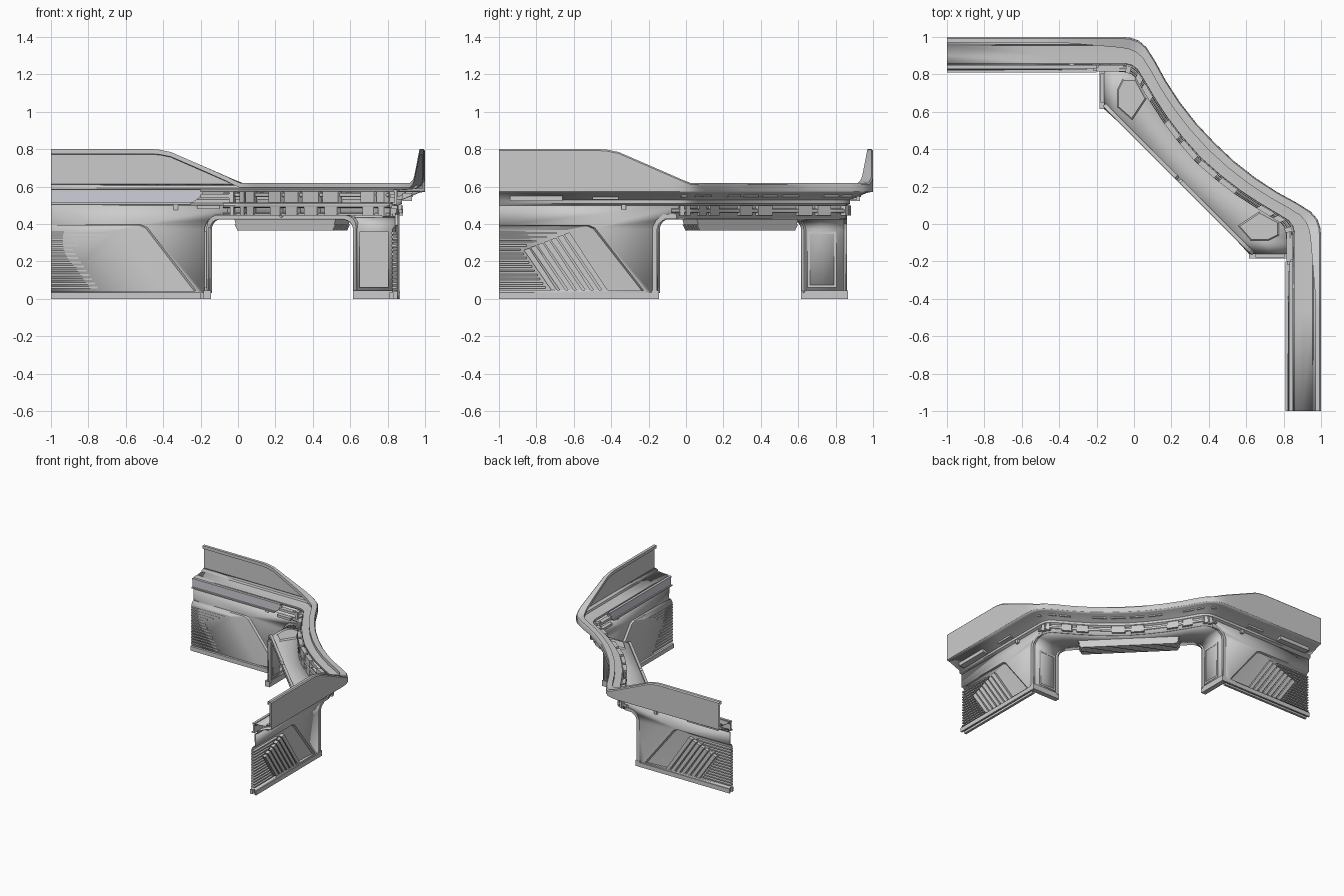
import bpy, math
from mathutils import Vector

if "Cube" in bpy.data.objects:
    bpy.data.objects.remove(bpy.data.objects["Cube"])

# plan of one half: outer edge and matching inner edge, up to the diagonal symmetry line
OUT = [(-1, 1), (-.46, 1), (-.42, 1), (-.36, 1), (-.2, 1), (-.07, 1), (-.02, .995), (.025, .98), (.065, .945), (.11, .875),
       (.17, .765), (.245, .65), (.335, .535), (.432, .432)]
INN = [(-1, .81), (-.46, .81), (-.42, .81), (-.36, .81), (-.2, .81), (-.08, .81), (-.05, .81), (-.02, .803), (.005, .785),
       (.035, .735), (.09, .645), (.155, .545), (.235, .44), (.33, .33)]
N = len(OUT)


def at(i, d):
    """Plan point on path station i, at distance d inside the outer edge."""
    return Vector(OUT[i]).lerp(Vector(INN[i]), d / .19)


def rim(i):
    """Height of the parapet at station i."""
    x = OUT[i][0]
    if x <= -.46: return .8
    if x == -.42: return .797
    return max(.62, .785 - (x + .36) * .165 / .38)


class Part:
    def __init__(self, name):
        self.name, self.v, self.f = name, [], []

    def add(self, verts, faces):
        n = len(self.v)
        self.v += [tuple(p) for p in verts]
        self.f += [[n + i for i in f] for f in faces]

    def prism(self, a, b):
        """Solid between two matching loops."""
        n = len(a)
        self.add(list(a) + list(b), [list(range(n))[::-1], list(range(n, 2 * n))] +
                 [[i, (i + 1) % n, n + (i + 1) % n, n + i] for i in range(n)])

    def box(self, x0, x1, y0, y1, z0, z1):
        q = [(x0, y0), (x1, y0), (x1, y1), (x0, y1)]
        self.prism([(x, y, z0) for x, y in q], [(x, y, z1) for x, y in q])

    def slab(self, poly, y0, y1):
        """Solid from an x,z outline."""
        self.prism([(x, y0, z) for x, z in poly], [(x, y1, z) for x, z in poly])

    def grid(self, rows):
        m = len(rows[0])
        self.add([p for r in rows for p in r],
                 [[i * m + j, i * m + j + 1, (i + 1) * m + j + 1, (i + 1) * m + j]
                  for i in range(len(rows) - 1) for j in range(m - 1)])

    def sweep(self, prof, i0=0, i1=N - 1):
        """Sweep a profile; prof(i) gives (distance, height) pairs."""
        self.grid([[(*at(i, d), z) for d, z in prof(i)] for i in range(i0, i1 + 1)])

    def done(self, thick=0, mirror=True, color=None, angle=35):
        v, f = self.v, self.f
        if mirror:                                   # mirror over the x = y plane
            n = len(v)
            v = v + [(y, x, z) for x, y, z in v]
            f = f + [[n + i for i in reversed(q)] for q in f]
        me = bpy.data.meshes.new(self.name)
        me.from_pydata(v, [], f)
        o = bpy.data.objects.new(self.name, me)
        bpy.context.collection.objects.link(o)
        bpy.ops.object.select_all(action='DESELECT')
        o.select_set(True)
        bpy.context.view_layer.objects.active = o
        w = o.modifiers.new("weld", 'WELD')
        w.merge_threshold = .0005
        bpy.ops.object.modifier_apply(modifier="weld")
        bpy.ops.object.mode_set(mode='EDIT')
        bpy.ops.mesh.select_all(action='SELECT')
        bpy.ops.mesh.normals_make_consistent(inside=False)
        bpy.ops.object.mode_set(mode='OBJECT')
        if thick:
            s = o.modifiers.new("thickness", 'SOLIDIFY')
            s.thickness, s.offset = thick, 0
        bpy.ops.object.shade_smooth_by_angle(angle=math.radians(angle))
        if color:
            m = bpy.data.materials.new(self.name)
            m.diffuse_color = color
            m.use_nodes = True
            m.node_tree.nodes["Principled BSDF"].inputs["Base Color"].default_value = m.diffuse_color
            me.materials.append(m)


# parapet with a folded top lip that widens as it drops to the lintel
def parapet(i):
    t = rim(i)
    w = .03 + .035 * (.8 - t) / .18
    return [(.0, .575), (.0, t - .008), (.008, t), (w, t), (w, t - .025), (.014, t - .028), (.014, .59)]
p = Part("parapet"); p.sweep(parapet); p.done()

# ledge and soffit under the parapet
p = Part("soffit")
p.sweep(lambda i: [(0, .575), (.03, .57), (.125, .53), (.125, .51), (.145, .5), (.145, .43)])
p.done(.005)
p = Part("ledge")
p.sweep(lambda i: [(.014, .61), (.04, .605), (.045, .59), (.10, .585), (.14, .585), (.14, .57)])
p.done(.005)

# pale strip along the inside of each arm
p = Part("inner_strip")
p.slab([(-1, .515), (-.24, .515), (-.19, .555), (-.19, .575), (-1, .575)], .835, .85)
p.done(color=(.62, .62, .70, 1))
p = Part("strip_rails")
p.box(-1, -.25, .825, .85, .505, .515)
p.box(-1, -.2, .83, .85, .575, .585)
p.box(-.2, -.04, .815, .85, .54, .56)
p.box(-.22, -.1, .82, .85, .48, .5)
p.done()

# lower wall with stepped recess and rounded doorway corner
arc = [(-.095 - .06 * math.cos(a), .37 + .06 * math.sin(a)) for a in [math.pi / 2 * k / 6 for k in range(7)]]
edge = [(-1, .395), (-.52, .395), (-.485, .38), (-.225, .045), (-1, .045)]
inner = [(-1, .37), (-.635, .37), (-.62, .36), (-.4, .04), (-1, .04)]
p = Part("lower_wall")
poly = [(-1, 0), (-.155, 0)] + arc + [(-.04, .43), (-.04, .5), (-1, .5)] + edge
p.add([(x, .855, z) for x, z in poly], [list(range(len(poly)))])
p.grid([[(x, .855, z) for x, z in edge], [(x - .01, .84, z - .003) if x > -1 else (x, .84, z - .003) for x, z in edge],
        [(x, .825, z) for x, z in inner]])
p.add([(x, .825, z) for x, z in inner], [list(range(5))])
p.done(.006, angle=20)

# slanted and horizontal louvres
p = Part("louvres")
for k in range(7):
    x, t = -.415 - .045 * k, .355 - .014 * k
    s = (t - .04) * .66
    p.slab([(x - .03, .04), (x, .04), (x - s, t), (x - s - .03, t - .01)], .826, .856)
for k in range(14):
    z = .055 + .0225 * k
    end = -.74 - .66 * (z - .04) if z < .265 else -.89 + (z - .265) * 2.4
    p.box(-1, end, .82, .85, z, z + .01)
p.done()

# skirting and doorway foot
p = Part("foot")
p.box(-1, -.147, .85, .865, 0, .035)
p.box(-1, -.2, .81, .83, 0, .035)
p.box(-.185, -.145, .615, .865, 0, .045)
p.done()

# doorway lining: jamb, rounded corner and ceiling in one sheet
p = Part("doorway_lining")
rows = [[(x, .46 - x, z), (x, .845, z)] for x, z in [(-.155, .03)] + arc]
for x, i in [(-.07, 5), (-.05, 6), (-.02, 7), (.0, 8), (.04, 9), (.09, 10), (.14, 11), (.19, 12), (.23, 13)]:
    rows.append([(x, .46 - x, .43), (*at(i, .15), .43)])
p.grid([[Vector(a).lerp(Vector(b), t) for t in (0, .5, 1)] for a, b in rows])
p.done(.012)

# raised trim on the inner edge and at the facade edge of the opening
p = Part("opening_trim")
path = [(-.155, .03)] + arc + [(.23, .43)]
loops = [[(x, .46 - x, z), (x - .012, .475 - x, z + .018), (x + .003, .49 - x, z + .018), (x + .015, .475 - x, z)] for x, z in path]
for a, b in zip(loops, loops[1:]):
    p.prism(a, b)
out = [(-.18, .03), (-.18, .38), (-.16, .42), (-.125, .45), (-.05, .455)]
a = [(-.155, .03), arc[0], arc[2], arc[5], (-.05, .43)]
for k in range(4):
    p.slab([out[k], out[k + 1], a[k + 1], a[k]], .84, .862)
p.done()

# framed jamb panel
p = Part("jamb_panel")
p.box(-.178, -.158, .66, .80, .07, .35)
for y in (.65, .79):
    p.box(-.18, -.147, y, y + .014, .06, .36)
for z in (.06, .346):
    p.box(-.18, -.147, .65, .804, z, z + .014)
p.done()

# hexagonal plates on top of the ceiling
p = Part("ceiling_plate")
h = [(-.09, .62), (-.09, .72), (-.06, .78), (.01, .78), (.07, .67), (-.01, .55)]
c = Vector((-.03, .68))
p.prism([(x, y, .432) for x, y in h], [(*c.lerp(Vector(q), .88), .447) for q in h])
p.done()

# lintel: back plate, conduits and machinery blocks
p = Part("lintel_pipes")
for d, z, r in ((.165, .555, .012), (.175, .50, .014), (.13, .47, .012), (.165, .45, .01)):
    p.sweep(lambda i: [(d + r * math.cos(a), z + r * math.sin(a)) for a in [math.tau * k / 8 for k in range(9)]], 5)
p.done()
p = Part("lintel_blocks")
for i in range(6, N - 1):
    for d0, d1, z0, z1, g in ((.15, .19, .515, .575, .2), (.15, .185, .44, .49, .35), (.115, .145, .445, .5, .3), (.06, .10, .545, .575, .25)):
        if (i + int(z0 * 1000)) % 3 == 0:
            continue
        def loop(z):
            q = lambda t, d: (*at(i, d).lerp(at(i + 1, d), t), z)
            return [q(g / 2, d0), q(1 - g / 2, d0), q(1 - g / 2, d1), q(g / 2, d1)]
        p.prism(loop(z0), loop(z1))
p.done()

# equipment under the ledge of each arm
p = Part("underledge_box")
p.box(-.94, -.66, .88, .93, .523, .565)
p.box(-.66, -.3, .885, .90, .545, .56)
p.box(-.5, -.36, .88, .915, .53, .55)
p.box(-.345, -.32, .85, .875, .475, .505)
p.done()

# ribbed vent hanging under the lintel, along the diagonal
p = Part("hanging_vent")
u, n, c = Vector((.7071, -.7071)), Vector((.7071, .7071)), Vector((.29, .29))
def bar(l0, l1, w0, w1, z0, z1):
    def ring(l, z):
        return [(*(c + u * a + n * b), z) for a, b in ((-l, w0), (l, w0), (l, w1), (-l, w1))]
    p.prism(ring(l0, z0), ring(l1, z1))
bar(.37, .385, -.055, .055, .395, .43)
for k in range(6):
    w = -.055 + .0195 * k
    bar(.36, .38, w, w + .0125, .365, .396)
p.done(mirror=False)
